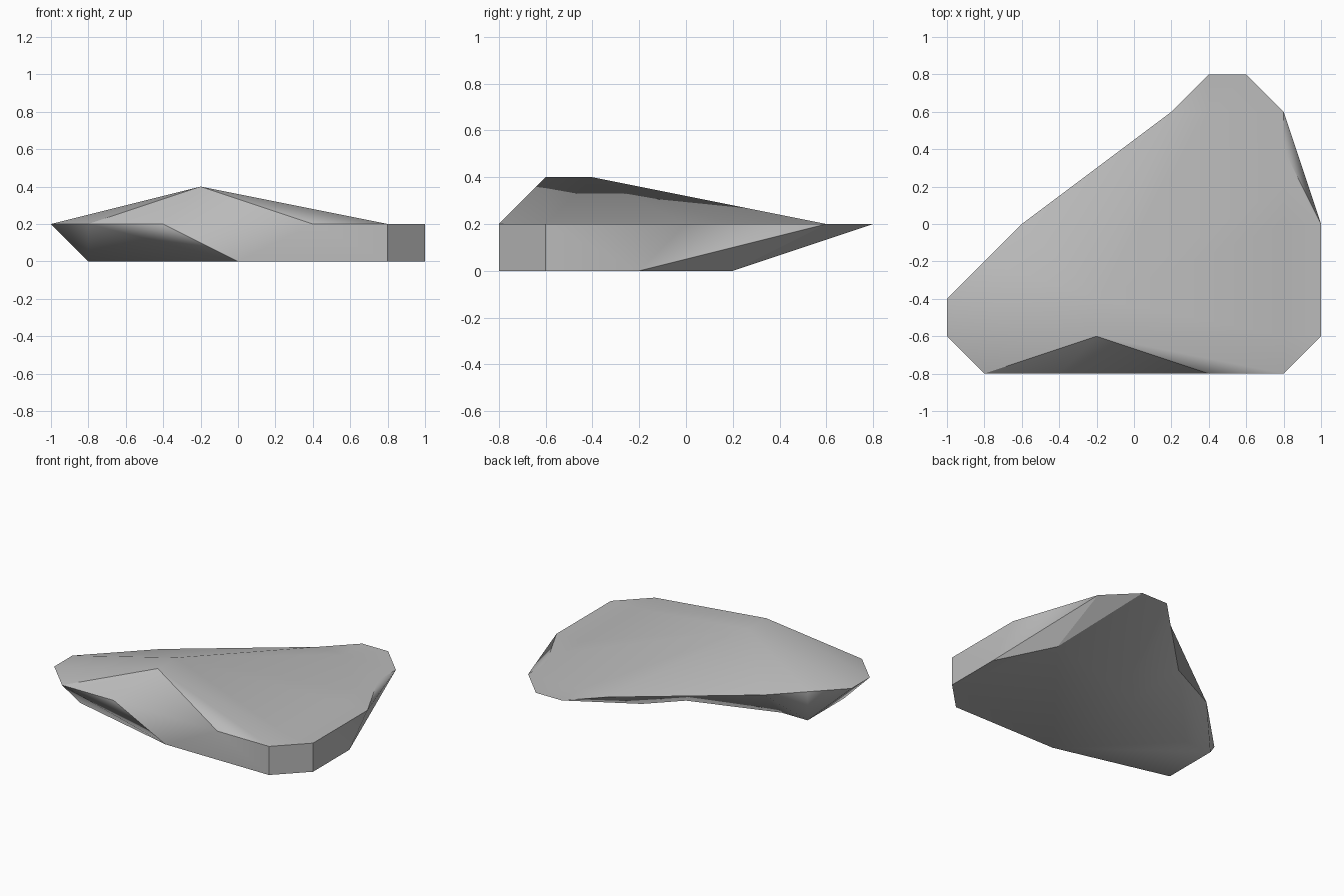
import bpy
import bmesh

cube = bpy.data.objects.get("Cube")
if cube:
    bpy.data.objects.remove(cube, do_unlink=True)

GRID = 0.2
bm = bmesh.new()
group = bm.faces.layers.int.new("facet_group")
points = {}


def vert(p):
    """Return the shared corner at a grid position."""
    if p not in points:
        points[p] = bm.verts.new([c * GRID for c in p])
    return points[p]


def face(corners, name):
    bm.faces.new([vert(p) for p in corners])[group] = ord(name)


def fan(apex, path, name):
    for a, b in zip(path, path[1:]):
        face((apex, a, b), name)


def at(z, *outline):
    return [(x, y, z) for x, y in outline]


# Widest outline and the smaller, dented footprint
rim = at(1, (-2, -4), (2, -4), (4, -4), (5, -3), (5, 0), (4, 3), (3, 4), (2, 4),
         (1, 3), (-1, 1), (-3, 0), (-4, -1), (-5, -2), (-5, -3), (-4, -4))
base = at(0, (0, -4), (4, -4), (5, -3), (5, -1), (4, 1), (1, 1), (0, 0),
          (-3, -1), (-4, -1), (-4, -3))

# Side walls: each step moves one corner along the rim or the base
steps = "rbrbrbrrbrbrrrbbrbrrbrrbr"
facets = "fffccsssvw".ljust(len(steps), "u")
i = j = 0
for step, name in zip(steps, facets):
    r, b = rim[i % len(rim)], base[j % len(base)]
    if step == "r":
        i += 1
        face((b, rim[i % len(rim)], r), name)
    else:
        j += 1
        face((b, base[j % len(base)], r), name)
face(base[::-1], "u")

# Ridge and the slopes falling away from it
ridge_front, ridge_back = at(2, (-1, -3), (-1, -2))
left_slope = at(1, (-5, -2), (-5, -3), (-4, -4))
right_slope = at(1, (2, -4), (4, -4), (4, -3))
back_slope = at(1, (4, -3), (4, 0), (4, 1), (2, 3), (1, 3), (-3, 0), (-4, -1), (-5, -2))
fan(ridge_front, [ridge_back] + left_slope, "t")
fan(ridge_front, right_slope + [ridge_back], "t")
fan(ridge_back, back_slope, "t")
face([ridge_front] + at(1, (-4, -4), (-2, -4), (2, -4)), "f")

# Level ledges on the right edge and the back tip
face(at(1, (4, -4), (5, -3), (4, -3)), "t")
face(at(1, (4, -3), (5, -3), (5, 0), (4, 0)), "t")
fan((5, 0, 1), at(1, (4, 0), (4, 1), (4, 2)), "t")
fan((2, 3, 1), at(1, (4, 1), (4, 2), (4, 3), (3, 4), (2, 4), (1, 3)), "t")

# Small notches in the rim
face(at(1, (4, 3), (5, 0), (4, 2)), "s")
face(at(1, (1, 3), (-1, 1), (-3, 0)), "x")

# Soft shading inside each facet group, hard edges between groups
bmesh.ops.recalc_face_normals(bm, faces=bm.faces[:])
for f in bm.faces:
    f.smooth = True
for e in bm.edges:
    e.smooth = len({f[group] for f in e.link_faces}) == 1

mesh = bpy.data.meshes.new("rock")
bm.to_mesh(mesh)
bm.free()
rock = bpy.data.objects.new("rock", mesh)
bpy.context.collection.objects.link(rock)

# Plain grey stone
stone = bpy.data.materials.new("grey_stone")
stone.use_nodes = True
colour = (0.5, 0.5, 0.5, 1)
stone.diffuse_color = colour
stone.node_tree.nodes["Principled BSDF"].inputs["Base Color"].default_value = colour
mesh.materials.append(stone)
